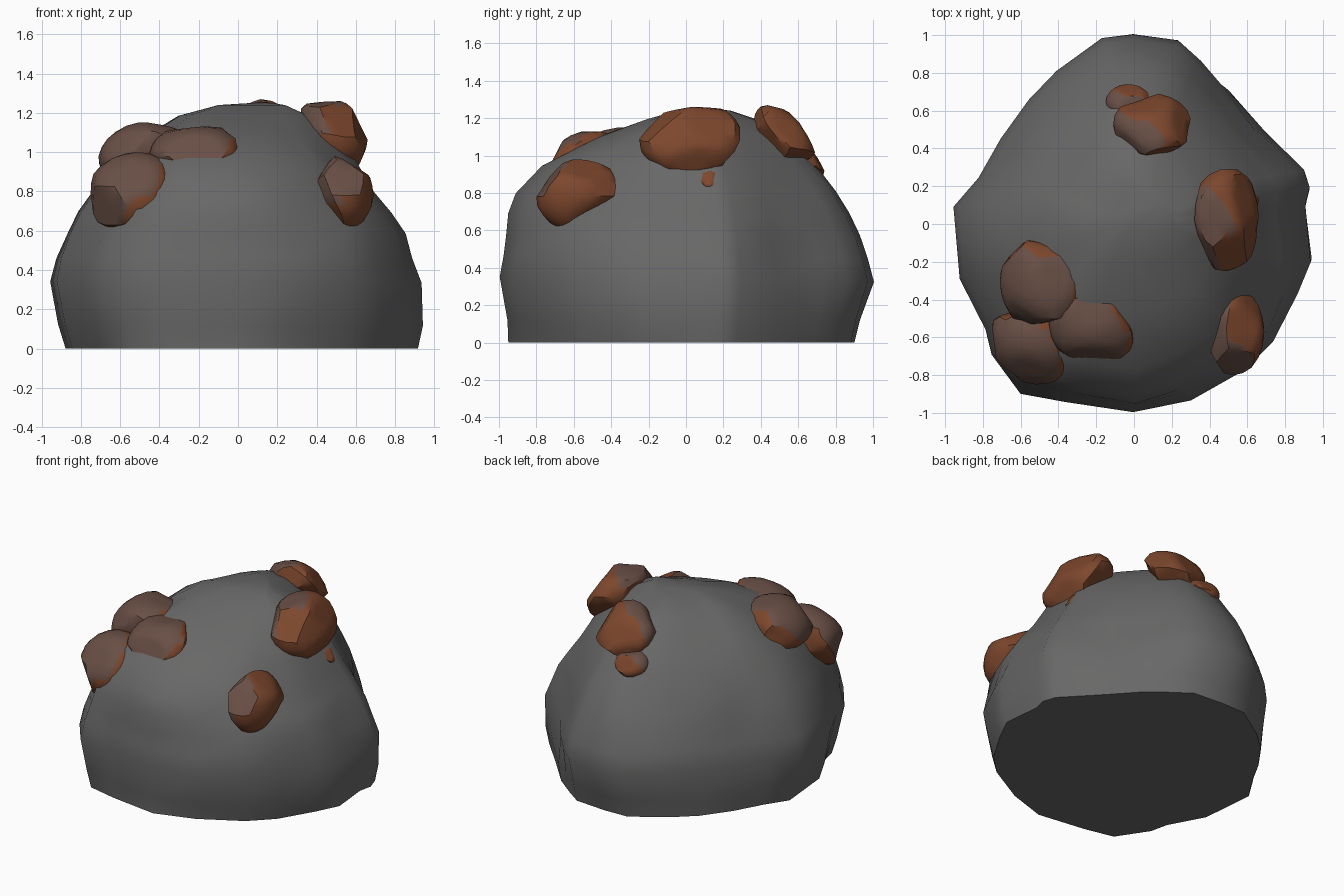
import bpy, bmesh, math, random
from mathutils import Vector, noise

if "Cube" in bpy.data.objects:
    bpy.data.objects.remove(bpy.data.objects["Cube"])


def material(name, colour):
    mat = bpy.data.materials.new(name)
    mat.use_nodes = True
    rgba = (*colour, 1)
    mat.diffuse_color = rgba
    mat.node_tree.nodes["Principled BSDF"].inputs["Base Color"].default_value = rgba
    return mat


GREY = material("stone grey", (0.14, 0.138, 0.137))
RUST = material("rust orange", (0.205, 0.063, 0.026))
BROWN = material("dull brown", (0.14, 0.078, 0.06))


def finish(bm, name, mats, angle):
    bmesh.ops.recalc_face_normals(bm, faces=bm.faces)
    mesh = bpy.data.meshes.new(name)
    bm.to_mesh(mesh)
    bm.free()
    for mat in mats:
        mesh.materials.append(mat)
    obj = bpy.data.objects.new(name, mesh)
    bpy.context.collection.objects.link(obj)
    bpy.ops.object.select_all(action="DESELECT")
    obj.select_set(True)
    bpy.context.view_layer.objects.active = obj
    bpy.ops.object.shade_smooth_by_angle(angle=math.radians(angle))
    return obj


# Boulder: widest outline, scaled level by level towards each side
OUTLINE = [(0, 1), (.24, .98), (.37, .88), (.5, .77), (.7, .53), (.9, .3), (.93, .2),
           (.91, .1), (.95, -.2), (.88, -.38), (.75, -.63), (.6, -.78), (.3, -.93),
           (0, -1), (-.37, -.95), (-.6, -.9), (-.75, -.68), (-.78, -.55), (-.92, -.3),
           (-.95, .1), (-.83, .25), (-.7, .45), (-.55, .65), (-.4, .8), (-.17, .98)]
# height, then reach to +x, -x, +y, -y
LEVELS = [(0, .93, .87, .9, .95), (.12, .95, .91, .93, .96), (.34, .94, .95, 1, 1),
          (.46, .9, .92, .97, .98), (.58, .86, .87, .93, .96), (.69, .78, .82, .87, .94),
          (.8, .69, .75, .79, .9), (.95, .6, .65, .68, .77), (1.1, .46, .45, .55, .47),
          (1.19, .36, .3, .41, .22), (1.24, .24, .1, .24, .05)]


def boulder():
    bm = bmesh.new()
    rings = []
    for z, right, left, back, front in LEVELS:
        ring = []
        for px, py in OUTLINE:
            p = Vector((px * (right if px > 0 else left) / .95,
                        py * (back if py > 0 else front), z))
            # foot shifted towards the back left corner
            corner = max(0, -2 * px * py / (px * px + py * py))
            p += Vector((-.035, .035, 0)) * corner * max(0, 1 - z / .35)
            # hollow in the back corner
            hollow = math.exp(-((p - Vector((.6, .62, .48))).length / .28) ** 2)
            p -= Vector((.06, .06, 0)) * hollow * min(1, z * 3)
            # gentle bumps, none on the ground
            bump = noise.noise_vector(p * 3) * .022
            p += bump * min(1, z * 5) if z < 1.2 else Vector()
            ring.append(bm.verts.new(p))
        rings.append(ring)
    n = len(OUTLINE)
    for low, high in zip(rings, rings[1:]):
        for i in range(n):
            j = (i + 1) % n
            bm.faces.new((low[i], low[j], high[j], high[i]))
    apex = bm.verts.new((.14, .12, 1.255))
    for i in range(n):
        bm.faces.new((rings[-1][i], rings[-1][(i + 1) % n], apex))
    bm.faces.new(rings[0])
    bmesh.ops.triangulate(bm, faces=[f for f in bm.faces if len(f.verts) == 4])
    finish(bm, "boulder", [GREY], 55)


# Ore lumps: chipped ellipsoids flattened along the slope, fitted to a box
def lump(name, low, high, normal, seed, flat=.75, crust=.35, cuts=()):
    rng = random.Random(seed)
    bm = bmesh.new()
    bmesh.ops.create_icosphere(bm, subdivisions=3, radius=1)
    chips = [(Vector([rng.gauss(0, 1) for _ in range(3)]), rng.uniform(.73, .86))
             for _ in range(10)]
    chips += [(Vector(cut), .72) for cut in cuts]
    for direction, depth in chips:
        d = direction.normalized()
        for v in bm.verts:
            over = v.co.dot(d) - depth
            if over > 0:
                v.co -= d * over
    nrm = Vector(normal).normalized()
    for v in bm.verts:
        v.co -= nrm * v.co.dot(nrm) * (1 - flat)
    for axis in range(3):
        values = [v.co[axis] for v in bm.verts]
        lo, hi = min(values), max(values)
        for v in bm.verts:
            t = (v.co[axis] - lo) / (hi - lo)
            v.co[axis] = low[axis] + t * (high[axis] - low[axis])
    bm.normal_update()
    # dull crust on the faces towards the front left and up
    side = Vector((-.62, -.45, .63))
    for f in bm.faces:
        f.material_index = 1 if f.normal.dot(side) > crust else 0
    finish(bm, name, [RUST, BROWN], 32)


boulder()
lump("ore_upper_left", (-.71, -.53, .84), (-.27, -.08, 1.15), (-.5, -.2, 1), 1)
lump("ore_lower_left", (-.75, -.85, .61), (-.3, -.44, 1.0), (-.5, -.7, .6), 2, .85, .4)
lump("ore_front", (-.45, -.74, .86), (0, -.33, 1.13), (-.1, -.6, 1), 3, .65, .3)
lump("ore_lower_right", (.36, -.8, .58), (.69, -.36, .98), (.5, -.6, .6), 14, 1)
lump("ore_upper_right", (.32, -.25, .88), (.66, .29, 1.26), (.8, 0, .7), 5, .8, .52,
     [(.2, -.7, .6)])
lump("ore_right_chip", (.5, .05, .81), (.66, .21, .93), (.8, 0, .5), 6)
lump("ore_back_top", (-.11, .36, .95), (.3, .69, 1.27), (.1, .7, .8), 7, .55, .45)
lump("ore_back_small", (-.15, .55, .87), (.1, .74, 1.03), (0, .8, .6), 8)
